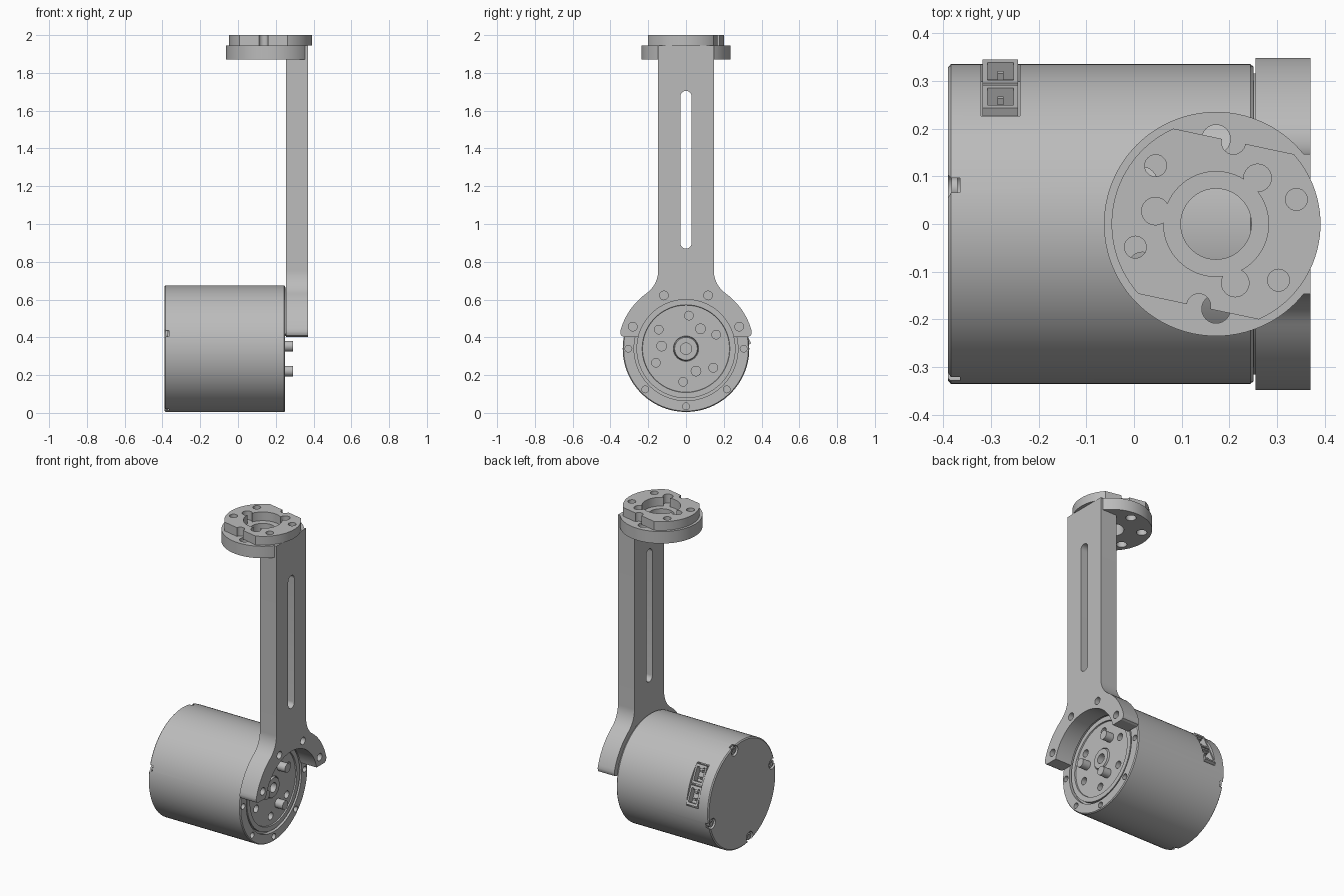
import bpy, bmesh, math
from math import sin, cos, radians, pi
from mathutils import Matrix, Vector

if "Cube" in bpy.data.objects:
    bpy.data.objects.remove(bpy.data.objects["Cube"], do_unlink=True)

grey = bpy.data.materials.new("machined_grey")
grey.use_nodes = True
grey.diffuse_color = (0.5, 0.5, 0.5, 1)
grey.node_tree.nodes["Principled BSDF"].inputs["Base Color"].default_value = grey.diffuse_color

AXIS_Z = 0.34      # height of the motor axis
FLANGE_X = 0.172   # centre of the top flange
HOLE_RING = 0.305


def finish(name, bm):
    bmesh.ops.recalc_face_normals(bm, faces=bm.faces)
    mesh = bpy.data.meshes.new(name)
    bm.to_mesh(mesh)
    bm.free()
    mesh.materials.append(grey)
    obj = bpy.data.objects.new(name, mesh)
    bpy.context.collection.objects.link(obj)
    return obj


def prism(name, points, start, end, place):
    """Extrude a flat outline; place(u, v, w) gives the 3D position."""
    bm = bmesh.new()
    rings = [[bm.verts.new(place(u, v, w)) for u, v in points] for w in (start, end)]
    n = len(points)
    bm.faces.new(rings[0])
    bm.faces.new(rings[1])
    for i in range(n):
        j = (i + 1) % n
        bm.faces.new((rings[0][i], rings[0][j], rings[1][j], rings[1][i]))
    return finish(name, bm)


def along_x(u, v, w):
    return (w, u, v)


def along_z(u, v, w):
    return (u, v, w)


def arc(cx, cy, r, a0, a1, n):
    return [(cx + r * cos(radians(a0 + (a1 - a0) * i / n)),
             cy + r * sin(radians(a0 + (a1 - a0) * i / n))) for i in range(n + 1)]


def disc(name, cx, cy, r, start, end, place, n=32):
    return prism(name, arc(cx, cy, r, 0, 360, n)[:-1], start, end, place)


def box(name, size, matrix):
    bm = bmesh.new()
    bmesh.ops.create_cube(bm, size=1, matrix=matrix @ Matrix.Diagonal((*size, 1)))
    return finish(name, bm)


def cut(target, cutter, operation='DIFFERENCE'):
    cutter.hide_render = True
    mod = target.modifiers.new("cut", 'BOOLEAN')
    mod.operation, mod.solver, mod.object = operation, 'EXACT', cutter
    bpy.context.view_layer.objects.active = target
    bpy.ops.object.modifier_apply(modifier=mod.name)
    bpy.data.objects.remove(cutter, do_unlink=True)


def polar(r, angle, cx=0, cy=0):
    return cx + r * cos(radians(angle)), cy + r * sin(radians(angle))


# Motor housing: turned profile of (x, radius), with stepped front face
profile = [(-0.39, 0), (-0.39, 0.328), (-0.384, 0.335), (0.244, 0.335), (0.25, 0.33),
           (0.25, 0.275), (0.225, 0.275), (0.225, 0.262), (0.246, 0.262), (0.246, 0.232),
           (0.238, 0.23), (0.238, 0.067), (0.23, 0.065), (0.246, 0.06), (0.246, 0.03),
           (0.2, 0.03), (0.2, 0)]
bm = bmesh.new()
verts = [bm.verts.new((x, 0, AXIS_Z + r)) for x, r in profile]
edges = [bm.edges.new(pair) for pair in zip(verts, verts[1:])]
bmesh.ops.spin(bm, geom=verts + edges, cent=(0, 0, AXIS_Z), axis=(1, 0, 0),
               angle=2 * pi, steps=96, use_duplicate=False)
bmesh.ops.remove_doubles(bm, verts=bm.verts, dist=0.0005)
motor = finish("motor_housing", bm)

# Front rim holes and output plate holes
for i in range(8):
    y, z = polar(HOLE_RING, 45 * i, 0, AXIS_Z)
    cut(motor, disc("cutter", y, z, 0.018, 0.2, 0.3, along_x, 20))
for i in range(6):
    y, z = polar(0.176, 25 + 60 * i, 0, AXIS_Z)
    cut(motor, disc("cutter", y, z, 0.023, 0.2, 0.3, along_x, 20))

# Drive pins on the output plate
for i in range(3):
    y, z = polar(0.13, 54 + 120 * i, 0, AXIS_Z)
    disc(f"drive_pin_{i + 1}", y, z, 0.028, 0.22, 0.292, along_x)

# Rear screws sunk into pockets that break the rim
for i in range(4):
    y, z = polar(0.307, 76 + 90 * i, 0, AXIS_Z)
    cut(motor, disc("cutter", y, z, 0.032, -0.42, -0.365, along_x))
    screw = disc(f"rear_screw_{i + 1}", y, z, 0.023, -0.37, -0.383, along_x, 24)
    cut(screw, disc("cutter", y, z, 0.012, -0.376, -0.4, along_x, 6))

# Connector pocket with two sockets on the upper back of the housing
frame = (Matrix.Translation((-0.28, 0, AXIS_Z)) @ Matrix.Rotation(radians(25), 4, 'X'))


def at(x, radial, tangent):
    return frame @ Matrix.Translation((x, radial, tangent))


cut(motor, box("cutter", (0.082, 0.12, 0.256), at(0, 0.33, 0)))
for i, t in enumerate((-0.063, 0.063)):
    socket = box(f"socket_{i + 1}", (0.074, 0.06, 0.115), at(0, 0.294, t))
    cut(socket, box("cutter", (0.054, 0.06, 0.085), at(0, 0.315, t)))
    for k in (-1, 1):
        box(f"socket_{i + 1}_contact", (0.012, 0.035, 0.012), at(0, 0.295, t + 0.02 * k))
    box(f"socket_{i + 1}_latch", (0.03, 0.02, 0.02), at(0, 0.31, t + 0.045))

# Arm: straight bar flaring through fillets into a two-eared yoke
fillet, yoke, bore, half = 0.15, 0.36, 0.26, 0.147
fy = half + fillet
fz = math.sqrt((yoke + fillet) ** 2 - fy ** 2)
meet = math.degrees(math.atan2(fz, fy))
side = [(half, 1.945)]
side += arc(fy, AXIS_Z + fz, fillet, 180, 180 + meet, 14)
side += arc(0, AXIS_Z, yoke, meet, 15, 14)[1:]
side += [(0.347, 0.419), (0.342, 0.409), (0.33, 0.403)]
side += arc(0, AXIS_Z, bore, 14, 90, 24)
outline = side + [(-y, z) for y, z in reversed(side[:-1])]
arm = prism("arm", outline, 0.255, 0.37, along_x)

slot = arc(0, 1.675, 0.03, 0, 180, 16) + arc(0, 0.9, 0.03, 180, 360, 16)
cut(arm, prism("cutter", slot, 0.2, 0.4, along_x))
for angle in (22.5, 67.5, 112.5, 157.5):
    y, z = polar(HOLE_RING, angle, 0, AXIS_Z)
    cut(arm, disc("cutter", y, z, 0.023, 0.2, 0.4, along_x, 24))

# Thin seat between the housing and the yoke
seat = arc(0, AXIS_Z, 0.325, 14, 166, 40) + arc(0, AXIS_Z, 0.275, 166, 14, 40)
prism("yoke_seat", seat, 0.249, 0.256, along_x)

# Lower flange disc, trimmed flush with the arm's outer face
flange = disc("lower_flange", FLANGE_X, 0, 0.235, 1.87, 1.945, along_z, 96)
cut(flange, box("cutter", (0.2, 1, 1), Matrix.Translation((0.47, 0, 1.9))))
cut(flange, disc("cutter", FLANGE_X, 0, 0.074, 1.8, 2.1, along_z, 64))
for i in range(6):
    x, y = polar(0.178, 90 + 60 * i, FLANGE_X)
    if x < 0.25:
        cut(flange, disc("cutter", x, y, 0.03, 1.8, 2.1, along_z))

# Upper coupling: disc with two slanted flats, notches, counterbore and holes
coupling = disc("upper_coupling", FLANGE_X, 0, 0.219, 1.945, 2.0, along_z, 96)
tilt = Matrix.Translation((FLANGE_X, 0, 1.97)) @ Matrix.Rotation(radians(-12), 4, 'Z')
for s in (-1, 1):
    cut(coupling, box("cutter", (1, 0.2, 0.3), tilt @ Matrix.Translation((0, s * 0.277, 0))))
    notch = tilt @ Vector((0, s * 0.175, 0))
    cut(coupling, disc("cutter", notch.x, notch.y, 0.025, 1.9, 2.1, along_z, 24))
cut(coupling, disc("cutter", FLANGE_X, 0, 0.11, 1.9, 2.1, along_z, 64))
for angle in (136, 17, 196, 318):
    x, y = polar(0.176, angle, FLANGE_X)
    cut(coupling, disc("cutter", x, y, 0.023, 1.9, 2.1, along_z, 24))
for angle in (48, 168, 288):
    x, y = polar(0.13, angle, FLANGE_X)
    cut(coupling, disc("cutter", x, y, 0.029, 1.9, 2.1, along_z, 24))

# Smooth the curved walls while keeping machined edges sharp
for obj in bpy.context.collection.objects:
    if obj.type == 'MESH' and obj.data.materials and obj.data.materials[0] == grey:
        bpy.ops.object.select_all(action='DESELECT')
        obj.select_set(True)
        bpy.context.view_layer.objects.active = obj
        bpy.ops.object.shade_smooth_by_angle(angle=radians(25))
